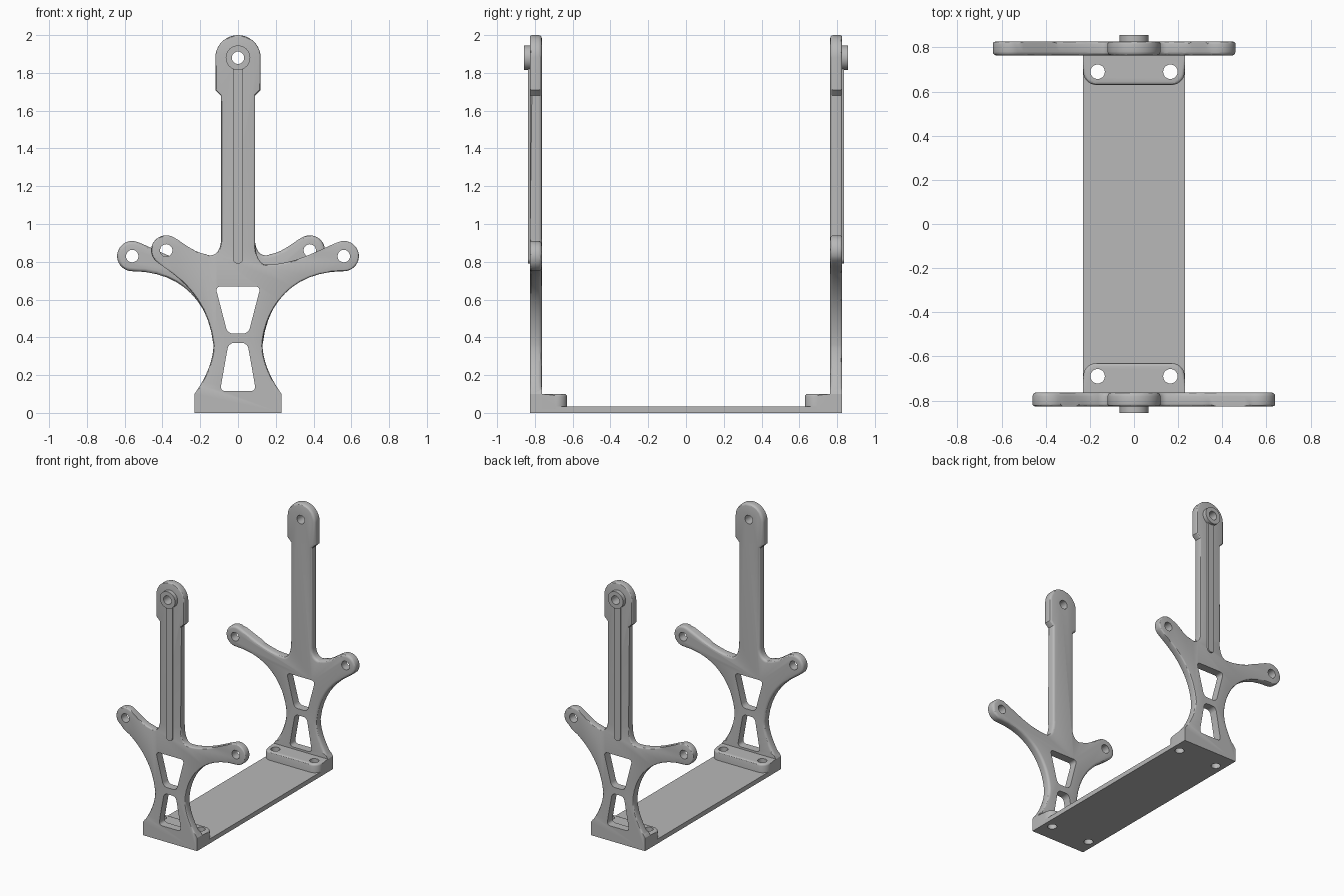
import bpy
import bmesh
from math import cos, sin, radians, pi
from mathutils import Matrix, Vector
from mathutils.geometry import interpolate_bezier

cube = bpy.data.objects.get("Cube")
if cube:
    bpy.data.objects.remove(cube, do_unlink=True)

grey = bpy.data.materials.new("plain grey")
grey.use_nodes = True
colour = (0.48, 0.48, 0.48, 1)
grey.diffuse_color = colour
grey.node_tree.nodes["Principled BSDF"].inputs["Base Color"].default_value = colour


def arc(cx, cy, r, a0=0, a1=360, n=20):
    full = a1 - a0 == 360
    steps = n if full else n - 1
    angles = [radians(a0 + (a1 - a0) * i / steps) for i in range(n)]
    return [(cx + r * cos(a), cy + r * sin(a)) for a in angles]


def bez(a, h1, h2, b, n=14):
    return [tuple(p) for p in interpolate_bezier(Vector(a), Vector(h1), Vector(h2), Vector(b), n)]


def prism(name, outline, lo, hi, upright=True, corner=0, rims=(0, 0), keep_sharp=None):
    """Extrude an outline from lo to hi, along y if upright, otherwise along z."""
    pts = []
    for p in outline:
        if not pts or (Vector(p) - Vector(pts[-1])).length > 1e-4:
            pts.append(p)
    axis = 1 if upright else 2
    bm = bmesh.new()
    verts = [bm.verts.new((u, lo, v) if upright else (u, v, lo)) for u, v in pts]
    face = bm.faces.new(verts)
    top = bmesh.ops.extrude_face_region(bm, geom=[face])["geom"]
    for v in top:
        if isinstance(v, bmesh.types.BMVert):
            v.co[axis] = hi
    if corner:
        sides = [e for e in bm.edges if abs(e.verts[0].co[axis] - e.verts[1].co[axis]) > 1e-4]
        bmesh.ops.bevel(bm, geom=sides, offset=corner, segments=5, profile=0.5, affect="EDGES")
    for level, size in zip((lo, hi), rims):
        if size:
            rim = [e for e in bm.edges if all(abs(v.co[axis] - level) < 1e-5 for v in e.verts)
                   and not (keep_sharp and any(keep_sharp(v.co) for v in e.verts))]
            bmesh.ops.bevel(bm, geom=rim, offset=size, segments=3, profile=0.5,
                            affect="EDGES", clamp_overlap=False)
    bmesh.ops.recalc_face_normals(bm, faces=bm.faces)
    mesh = bpy.data.meshes.new(name)
    bm.to_mesh(mesh)
    bm.free()
    mesh.materials.append(grey)
    obj = bpy.data.objects.new(name, mesh)
    bpy.context.collection.objects.link(obj)
    return obj


def activate(obj):
    bpy.ops.object.select_all(action="DESELECT")
    obj.select_set(True)
    bpy.context.view_layer.objects.active = obj


def cut(obj, cutters):
    for cutter in cutters:
        activate(obj)
        mod = obj.modifiers.new("hole", "BOOLEAN")
        mod.operation = "DIFFERENCE"
        mod.solver = "EXACT"
        mod.object = cutter
        bpy.ops.object.modifier_apply(modifier=mod.name)
        bpy.data.objects.remove(cutter, do_unlink=True)


def finish(obj, turn):
    obj.data.transform(Matrix.Rotation(turn, 4, "Z"))
    activate(obj)
    bpy.ops.object.shade_smooth_by_angle(angle=radians(30))


OUTER, INNER, HOLE = -0.826, -0.763, 0.033

# Upright outline: flared foot, long arm, mast with round head, short arm
waist_l, waist_r = (-0.13, 0.36), (0.13, 0.36)
long_arm = arc(0.56, 0.83, 0.08, -90, 115)
short_arm = arc(-0.38, 0.86, 0.08, 64, 210)
upright_outline = (
    [(-0.23, 0), (0.23, 0)]
    + bez((0.23, 0.1), (0.16, 0.2), (0.13, 0.29), waist_r)
    + bez(waist_r, (0.14, 0.52), (0.25, 0.75), (0.56, 0.75))
    + long_arm
    + bez(long_arm[-1], (0.42, 0.86), (0.3, 0.785), (0.15, 0.785))
    + bez((0.15, 0.785), (0.11, 0.785), (0.09, 0.84), (0.09, 0.92))
    + [(0.09, 1.68), (0.12, 1.71)]
    + arc(0, 1.88, 0.12, 0, 180, 28)
    + [(-0.12, 1.71), (-0.09, 1.68)]
    + bez((-0.09, 0.92), (-0.09, 0.85), (-0.13, 0.82), (-0.17, 0.84))
    + bez((-0.17, 0.84), (-0.24, 0.85), (-0.3, 0.91), short_arm[0])
    + short_arm
    + bez(short_arm[-1], (-0.42, 0.77), (-0.165, 0.68), waist_l)
    + bez(waist_l, (-0.13, 0.29), (-0.16, 0.2), (-0.23, 0.1))
)
upper_window = [(-0.055, 0.42), (0.055, 0.42), (0.12, 0.67), (-0.12, 0.67)]
lower_window = [(-0.095, 0.115), (0.095, 0.115), (0.075, 0.23),
                (0.05, 0.37), (-0.05, 0.37), (-0.075, 0.23)]


def screw_cutters(y):
    return [prism("screw_cutter", arc(x, y, HOLE), -0.1, 0.3, upright=False)
            for x in (-0.165, 0.165)]


for side, turn in (("front", 0), ("back", pi)):
    # Upright plate with windows and arm holes
    plate = prism(side + "_upright", upright_outline, OUTER, INNER, rims=(0.01, 0.018),
                  keep_sharp=lambda co: co.z < 0.12)
    cutters = [prism("window_cutter", w, -1, -0.6, corner=0.028)
               for w in (upper_window, lower_window)]
    cutters += [prism("hole_cutter", arc(x, z, HOLE), -1, -0.6)
                for x, z in ((0.56, 0.83), (-0.38, 0.86), (0, 1.88))]
    cut(plate, cutters)
    finish(plate, turn)

    # Raised rib along the mast
    rib = prism(side + "_rib", arc(0, 0.817, 0.027, 180, 360, 12) + [(0.027, 1.83), (-0.027, 1.83)],
                -0.837, -0.815)
    finish(rib, turn)

    # Pivot boss on the head
    boss = prism(side + "_boss", arc(0, 1.88, 0.065, n=32), -0.857, -0.815)
    cut(boss, [prism("hole_cutter", arc(0, 1.88, HOLE), -1, -0.6)])
    finish(boss, turn)

    # Screw-down foot with rounded inner corners
    foot_outline = ([(-0.23, -0.78), (0.23, -0.78)] + arc(0.17, -0.69, 0.06, 0, 90, 8)
                    + arc(-0.17, -0.69, 0.06, 90, 180, 8))
    foot = prism(side + "_foot", foot_outline, 0.02, 0.1, upright=False, rims=(0, 0.014),
                 keep_sharp=lambda co: co.y < -0.77)
    cut(foot, screw_cutters(-0.69))
    finish(foot, turn)

# Base strip joining both uprights
base = prism("base", [(-0.23, OUTER), (0.23, OUTER), (0.23, -OUTER), (-0.23, -OUTER)],
             0, 0.035, upright=False)
cut(base, screw_cutters(-0.69) + screw_cutters(0.69))
finish(base, 0)
